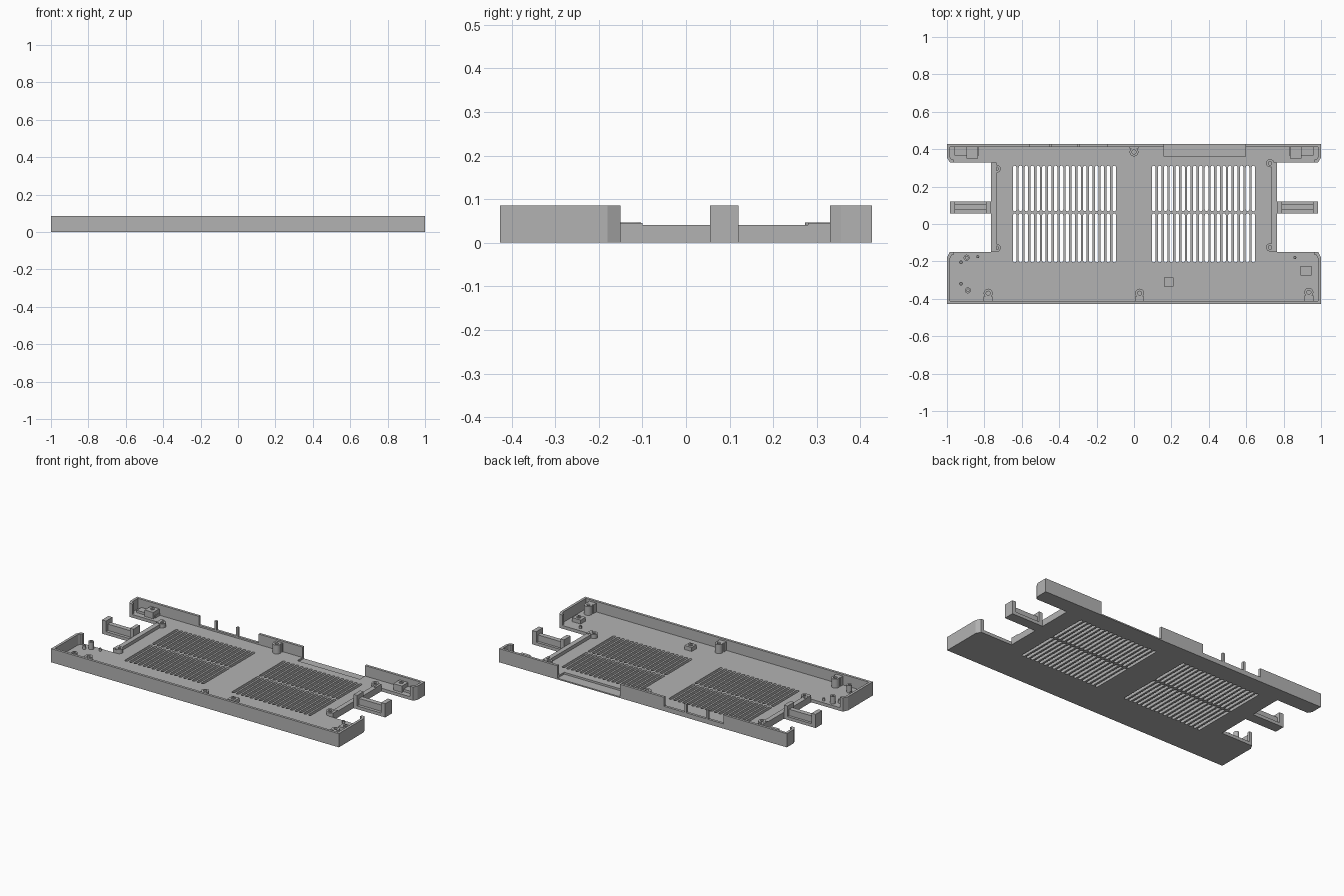
import bpy, bmesh, math
from mathutils import Vector

cube = bpy.data.objects.get("Cube")
if cube:
    bpy.data.objects.remove(cube)

grey = bpy.data.materials.new("plain grey")
grey.use_nodes = True
colour = (0.45, 0.45, 0.45, 1)
grey.diffuse_color = colour
grey.node_tree.nodes["Principled BSDF"].inputs["Base Color"].default_value = colour

FLOOR, TOP, BACK, SIDE = 0.02, 0.086, 0.427, 1.0


def make(name, bm):
    bmesh.ops.recalc_face_normals(bm, faces=bm.faces)
    mesh = bpy.data.meshes.new(name)
    bm.to_mesh(mesh)
    bm.free()
    mesh.materials.append(grey)
    ob = bpy.data.objects.new(name, mesh)
    bpy.context.scene.collection.objects.link(ob)
    return ob


def add_prism(bm, pts, z0, z1):
    face = bm.faces.new([bm.verts.new((x, y, z0)) for x, y in pts])
    new = bmesh.ops.extrude_face_region(bm, geom=[face])["geom"]
    bmesh.ops.translate(bm, vec=(0, 0, z1 - z0),
                        verts=[v for v in new if isinstance(v, bmesh.types.BMVert)])


def prism(name, pts, z0, z1):
    bm = bmesh.new()
    add_prism(bm, pts, z0, z1)
    return make(name, bm)


def rect(x0, x1, y0, y1):
    return [(x0, y0), (x1, y0), (x1, y1), (x0, y1)]


def box(name, x0, x1, y0, y1, z0, z1):
    return prism(name, rect(x0, x1, y0, y1), z0, z1)


def wall(name, path, thick, z0, z1):
    """Ribbon wall, thickened to the left of its path with mitred corners."""
    p = [Vector(q) for q in path]
    inner = []
    for i, q in enumerate(p):
        dirs = []
        if i > 0:
            dirs.append((q - p[i - 1]).normalized())
        if i < len(p) - 1:
            dirs.append((p[i + 1] - q).normalized())
        norms = [Vector((-d.y, d.x)) for d in dirs]
        m = sum(norms, Vector((0, 0))).normalized()
        inner.append(q + m * thick / m.dot(norms[0]))
    return prism(name, [tuple(q) for q in p + inner[::-1]], z0, z1)


def boss(name, x, y, r, z1, hole=0.45, n=16):
    """Round screw post with a blind hole."""
    profile = [(r, FLOOR), (r, z1), (r * hole, z1), (r * hole, z1 - 0.02)]
    bm = bmesh.new()
    rings = [[bm.verts.new((x + q * math.cos(2 * math.pi * i / n),
                            y + q * math.sin(2 * math.pi * i / n), z))
              for i in range(n)] for q, z in profile]
    for a, b in zip(rings, rings[1:]):
        for i in range(n):
            bm.faces.new((a[i], a[(i + 1) % n], b[(i + 1) % n], b[i]))
    bm.faces.new(rings[-1])
    bm.faces.new(rings[0][::-1])
    ob = make(name, bm)
    for f in ob.data.polygons:
        f.use_smooth = len(f.vertices) == 4 and abs(f.normal.z) < 0.5
    return ob


# Floor outline: right half, then mirrored
half = [(SIDE, -BACK), (SIDE, -0.18), (0.985, -0.15), (0.765, -0.15), (0.765, 0.055),
        (0.985, 0.055), (0.985, 0.12), (0.765, 0.12), (0.765, 0.33), (0.985, 0.33),
        (SIDE, 0.355), (SIDE, BACK)]
floor = prism("floor_plate", half + [(-x, y) for x, y in reversed(half)], 0, FLOOR)

# Ventilation slots and the thin rear ledge, cut from the floor
bm = bmesh.new()
r = 0.0095
for side in (-1, 1):
    for i in range(18):
        x = side * (0.106 + i * 0.0313)
        for y0, y1 in ((-0.205, 0.056), (0.068, 0.312)):
            arc = [math.pi * k / 6 for k in range(7)]
            pts = [(x + r * math.cos(a), y1 - r + r * math.sin(a)) for a in arc]
            pts += [(x - r * math.cos(a), y0 + r - r * math.sin(a)) for a in arc]
            add_prism(bm, pts, -0.05, 0.1)
add_prism(bm, rect(0.16, 0.595, 0.36, 0.5), 0.008, 0.1)
cutter = make("slot_cutter", bm)
cutter.hide_render = True
mod = floor.modifiers.new("slots", 'BOOLEAN')
mod.operation = 'DIFFERENCE'
mod.solver = 'EXACT'
mod.object = cutter
graph = bpy.context.evaluated_depsgraph_get()
cut_mesh = bpy.data.meshes.new_from_object(floor.evaluated_get(graph))
floor.modifiers.clear()
floor.data = cut_mesh
bpy.data.objects.remove(cutter)

# Front wall wrapping round both sides, with small inward lips
hook = [(0.965, -0.15), (0.985, -0.15), (SIDE, -0.18), (SIDE, -BACK)]
wall("front_wall", [(-x, y) for x, y in hook] + hook[::-1], 0.016, FLOOR, TOP)

# Rear wall pieces
corner = [(0.965, 0.33), (0.985, 0.33), (SIDE, 0.355), (SIDE, BACK)]
wall("rear_wall_left", corner + [(0.595, BACK)], 0.016, FLOOR, TOP)
wall("rear_wall_right", [(-0.56, BACK)] + [(-x, y) for x, y in corner[::-1]],
     0.016, FLOOR, TOP)
box("rear_wall_centre", -0.145, 0.16, BACK - 0.016, BACK, FLOOR, TOP)
box("rear_sill", -0.56, -0.145, BACK - 0.016, BACK, FLOOR, 0.03)
for x in (-0.445, -0.295):
    box("rear_post", x - 0.007, x + 0.007, BACK - 0.016, BACK, 0.03, TOP)

for s, label in ((1, "left"), (-1, "right")):
    def mbox(name, x0, x1, *rest):
        box(f"{label}_{name}", min(s * x0, s * x1), max(s * x0, s * x1), *rest)

    # Edge rails beside the slots
    mbox("edge_rail", 0.735, 0.765, -0.15, 0.33, FLOOR, 0.041)
    for y0, y1 in ((-0.15, -0.1), (0.28, 0.33)):
        mbox("rail_end", 0.75, 0.765, y0, y1, 0.041, 0.045)
    # Side arm with end plates and a central web
    mbox("arm_end", 0.957, 0.985, 0.055, 0.12, FLOOR, TOP)
    mbox("arm_root", 0.765, 0.79, 0.055, 0.12, FLOOR, TOP)
    mbox("arm_web", 0.79, 0.957, 0.074, 0.104, FLOOR, 0.06)
    # Rear corner screw blocks
    mbox("rear_block", 0.835, 0.895, 0.35, BACK - 0.016, FLOOR, 0.06)
    mbox("rear_block_foot", 0.83, 0.96, 0.365, BACK - 0.016, FLOOR, 0.035)
    boss(f"{label}_rear_screw", s * 0.865, 0.385, 0.012, 0.066)

# Rail screw bosses
for x, y in ((-0.735, 0.295), (-0.735, -0.128), (0.728, 0.325), (0.728, -0.125)):
    boss("rail_boss", x, y, 0.022, 0.046)

# Tall bosses tied to the front and rear walls
for x, y, wy in ((-0.78, -0.37, -0.411), (0.03, -0.37, -0.411),
                 (0.935, -0.365, -0.411), (0, 0.385, 0.411)):
    boss("wall_boss", x, y, 0.024, 0.076)
    edge = y + math.copysign(0.018, wy)
    box("wall_boss_web", x - 0.024, x + 0.024, min(edge, wy), max(edge, wy), FLOOR, 0.075)

# Small posts on the floor near the front corners
for x, y, rad, z in ((-0.925, -0.205, 0.01, 0.035), (-0.895, -0.18, 0.016, 0.06),
                     (-0.835, -0.175, 0.008, 0.03), (-0.925, -0.32, 0.01, 0.035),
                     (-0.888, -0.355, 0.016, 0.06), (0.86, -0.18, 0.008, 0.03)):
    boss("floor_post", x, y, rad, z + 0.006)

# Square mounting pads
for x, y, w in ((0.185, -0.31, 0.025), (0.92, -0.25, 0.03)):
    box("mounting_pad", x - w, x + w, y - 0.025, y + 0.025, FLOOR, 0.045)
    boss("pad_screw", x, y, 0.013, 0.05)
